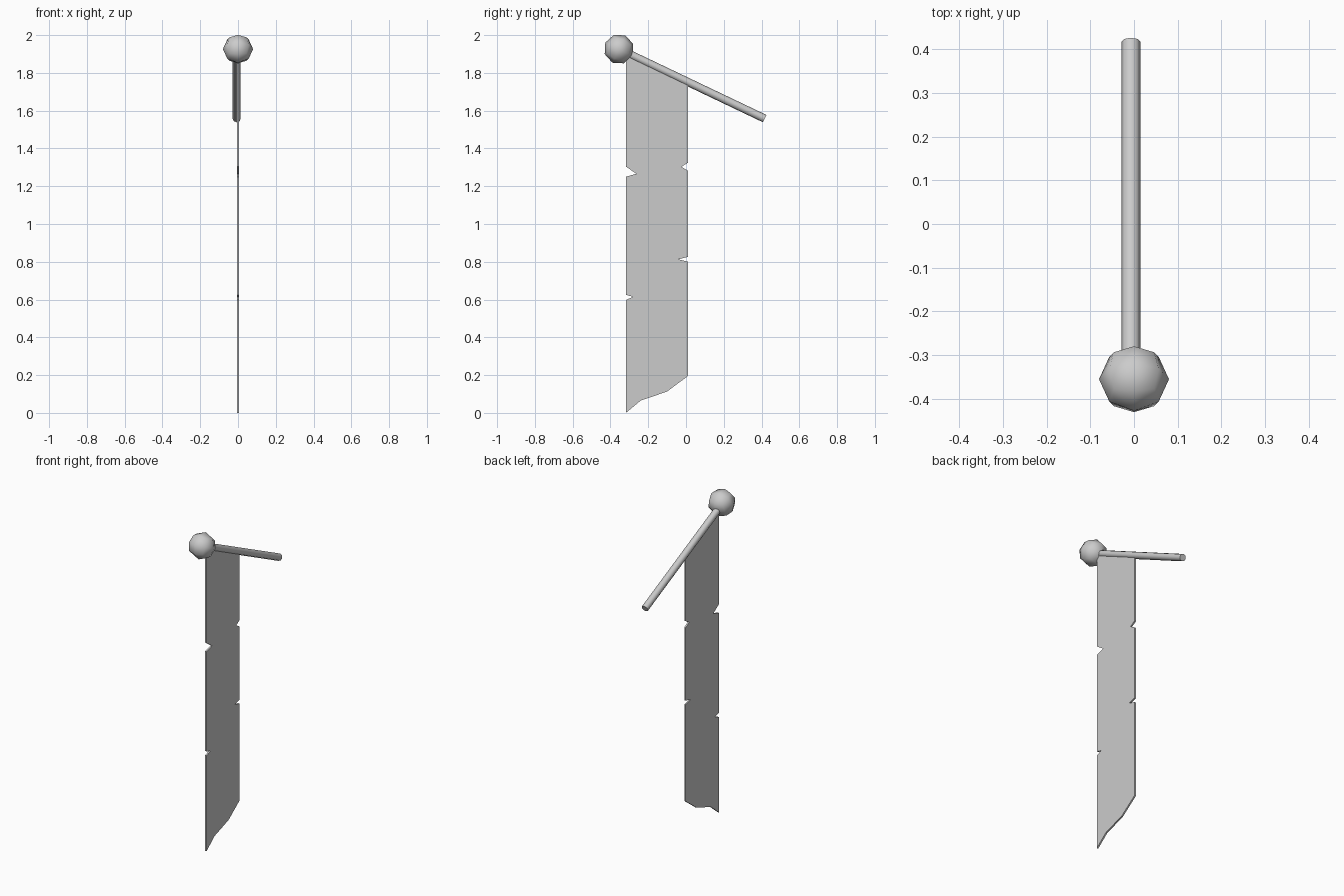
import bpy, bmesh, math
from mathutils import Matrix, Vector

cube = bpy.data.objects.get("Cube")
if cube:
    bpy.data.objects.remove(cube)

TILT = math.radians(-25.5)
BALL_CENTRE = Vector((0, -0.355, 1.926))

grey = bpy.data.materials.new("plain_grey")
grey.use_nodes = True
colour = (0.6, 0.6, 0.6, 1)
grey.diffuse_color = colour
grey.node_tree.nodes["Principled BSDF"].inputs["Base Color"].default_value = colour


def add_part(name, bm, smooth_angle=None):
    bmesh.ops.recalc_face_normals(bm, faces=bm.faces[:])
    mesh = bpy.data.meshes.new(name)
    bm.to_mesh(mesh)
    bm.free()
    mesh.materials.append(grey)
    obj = bpy.data.objects.new(name, mesh)
    bpy.context.collection.objects.link(obj)
    if smooth_angle:
        bpy.ops.object.select_all(action="DESELECT")
        obj.select_set(True)
        bpy.context.view_layer.objects.active = obj
        bpy.ops.object.shade_smooth_by_angle(angle=math.radians(smooth_angle))
    return obj


# Ball finial: a subdivided cube pushed out to a sphere, tilted with the pole
bm = bmesh.new()
bmesh.ops.create_cube(bm, size=1)
bmesh.ops.subdivide_edges(bm, edges=bm.edges[:], cuts=1, use_grid_fill=True)
for v in bm.verts:
    v.co = v.co.normalized() * 0.08
bm.transform(Matrix.Translation(BALL_CENTRE) @ Matrix.Rotation(TILT, 4, "X"))
add_part("ball_finial", bm, 50)

# Pole: eight-sided rod running down and back from the ball
length = 0.855
bm = bmesh.new()
bmesh.ops.create_cone(bm, cap_ends=True, segments=8, radius1=0.0215,
                      radius2=0.0215, depth=length)
bm.transform(Matrix.Translation(BALL_CENTRE + Vector((-0.007, 0, 0)))
             @ Matrix.Rotation(TILT, 4, "X")
             @ Matrix.Translation((0, length / 2, 0))
             @ Matrix.Rotation(math.pi / 2, 4, "X"))
add_part("pole", bm, 50)

# Banner: torn cloth outline in the y-z plane, extruded to a thin sheet
FRONT, BACK, HALF = -0.318, 0.01, 0.005
outline = [(FRONT, 0), (-0.24, 0.065), (-0.10, 0.113), (BACK, 0.195)]
for tip, low, mid, high in ((-0.04, 0.80, 0.813, 0.826), (-0.024, 1.282, 1.303, 1.324)):
    outline += [(BACK, low), (tip, mid), (BACK, high)]
outline += [(BACK, 1.75), (FRONT, 1.908)]
for tip, low, mid, high in ((-0.263, 1.25, 1.266, 1.304), (-0.28, 0.598, 0.614, 0.625)):
    outline += [(FRONT, high), (tip, mid), (FRONT, low)]

bm = bmesh.new()
sheet = bm.faces.new([bm.verts.new((-HALF, y, z)) for y, z in outline])
result = bmesh.ops.extrude_face_region(bm, geom=[sheet])
moved = [g for g in result["geom"] if isinstance(g, bmesh.types.BMVert)]
bmesh.ops.translate(bm, verts=moved, vec=(2 * HALF, 0, 0))
add_part("banner", bm)
